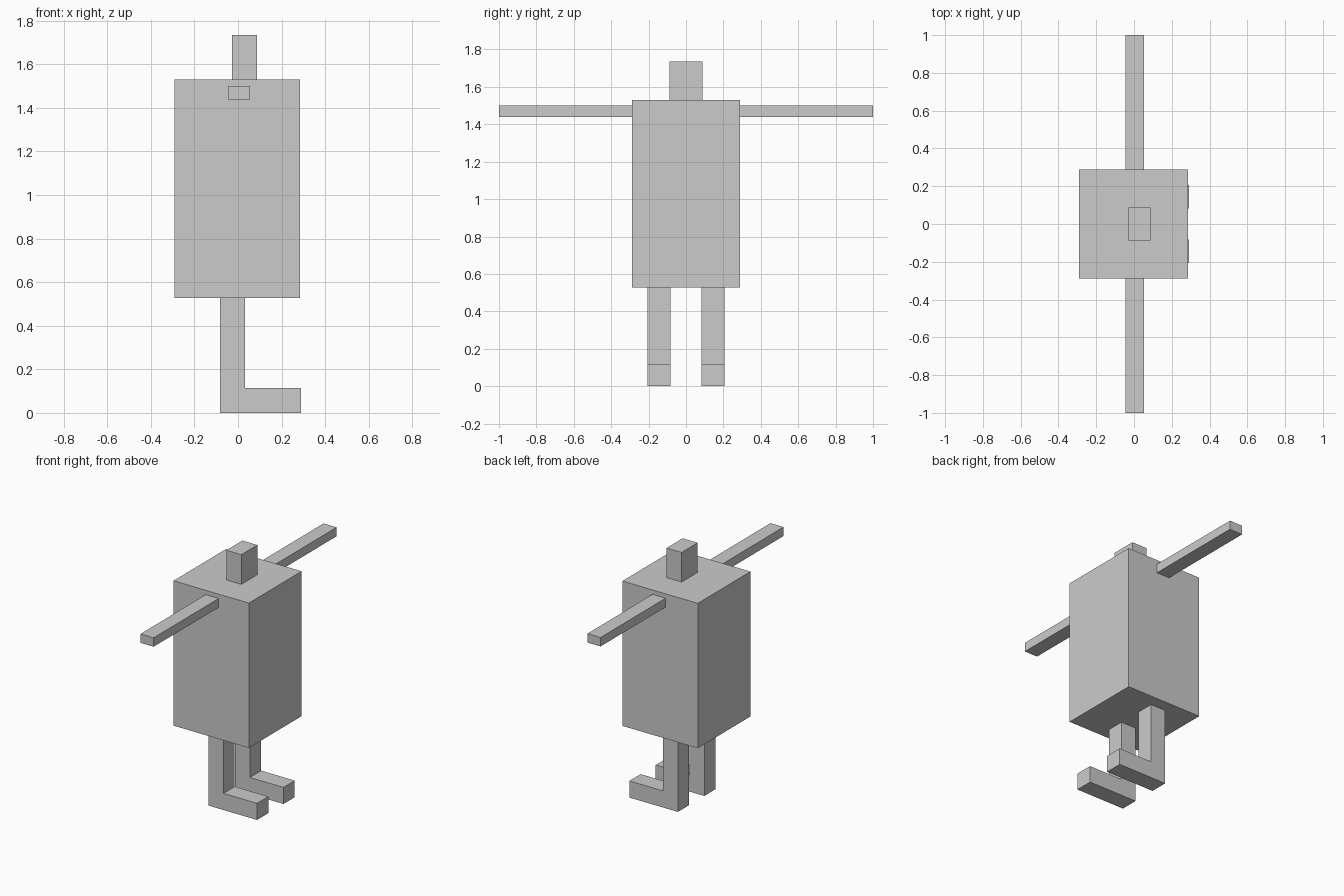
import bpy
import bmesh

if "Cube" in bpy.data.objects:
    bpy.data.objects.remove(bpy.data.objects["Cube"])


def prism(name, profile, y0, y1):
    """Extrude an (x, z) outline from y0 to y1."""
    bm = bmesh.new()
    face = bm.faces.new([bm.verts.new((x, y0, z)) for x, z in profile])
    ext = bmesh.ops.extrude_face_region(bm, geom=[face])
    moved = [g for g in ext["geom"] if isinstance(g, bmesh.types.BMVert)]
    bmesh.ops.translate(bm, vec=(0, y1 - y0, 0), verts=moved)
    bmesh.ops.recalc_face_normals(bm, faces=bm.faces)
    mesh = bpy.data.meshes.new(name)
    bm.to_mesh(mesh)
    bm.free()
    obj = bpy.data.objects.new(name, mesh)
    bpy.context.collection.objects.link(obj)
    return obj


def rect(x0, x1, z0, z1):
    return [(x0, z0), (x1, z0), (x1, z1), (x0, z1)]


# Torso and head
prism("torso", rect(-0.292, 0.285, 0.528, 1.53), -0.288, 0.288)
prism("head", rect(-0.028, 0.087, 1.53, 1.735), -0.088, 0.088)

# Leg outline with the foot pointing towards +x
leg = [(-0.082, 0), (0.29, 0), (0.29, 0.115), (0.033, 0.115),
       (0.033, 0.528), (-0.082, 0.528)]

# Arms and legs on both sides
for side, s in (("left", -1), ("right", 1)):
    prism(side + "_arm", rect(-0.046, 0.054, 1.438, 1.5), s * 0.288, s * 1.0)
    prism(side + "_leg", leg, s * 0.083, s * 0.206)
